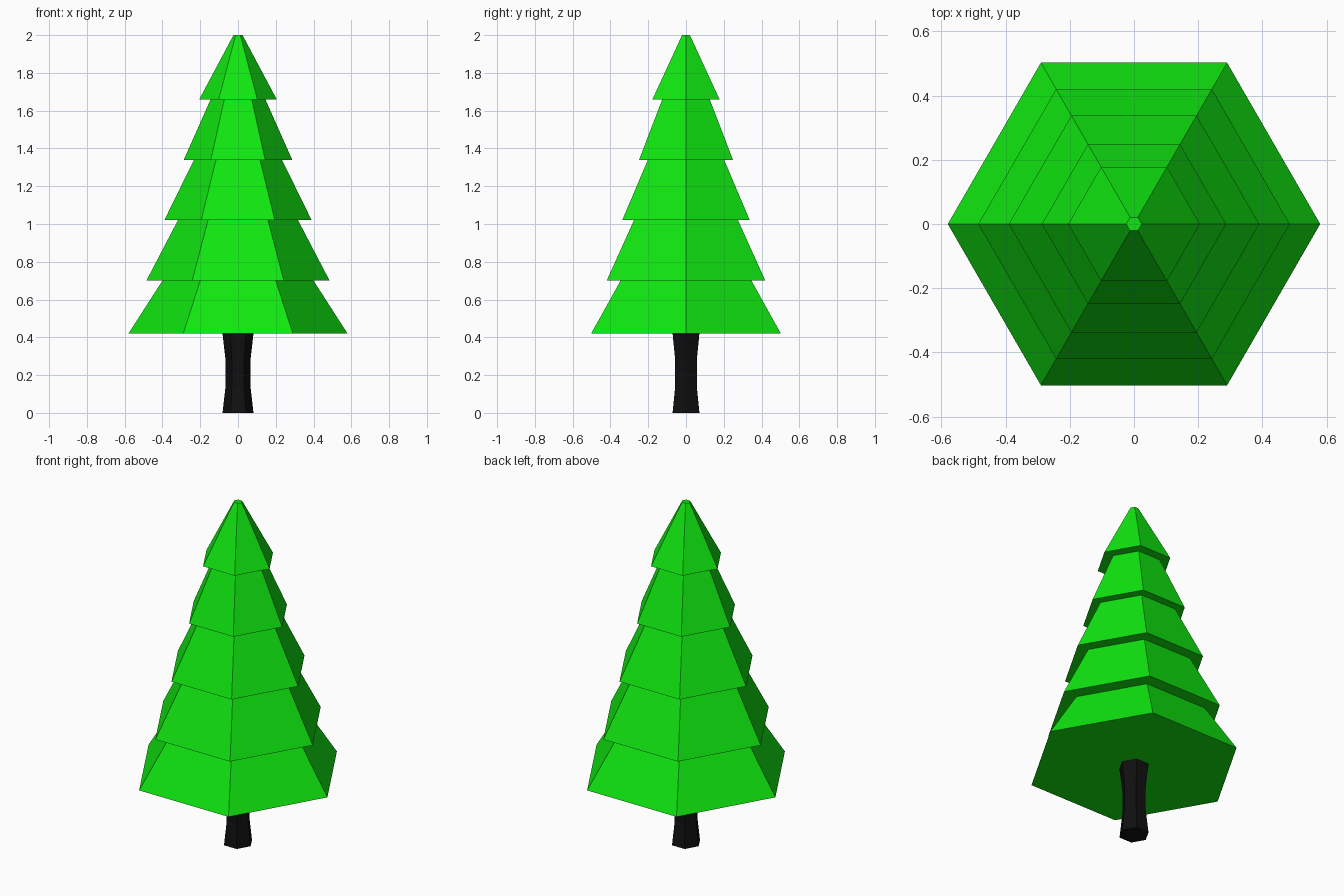
import bpy, bmesh
from math import cos, sin, tau

if "Cube" in bpy.data.objects:
    bpy.data.objects.remove(bpy.data.objects["Cube"])

SIDES = 6


def material(name, rgb):
    m = bpy.data.materials.new(name)
    m.diffuse_color = (*rgb, 1)
    m.use_nodes = True
    m.node_tree.nodes["Principled BSDF"].inputs["Base Color"].default_value = m.diffuse_color
    return m


def hex_lathe(name, profile, mat):
    """Closed six-sided solid from (radius, height) rings, corners on the x axis."""
    bm = bmesh.new()
    rings = [[bm.verts.new((r * cos(tau * i / SIDES), r * sin(tau * i / SIDES), z))
              for i in range(SIDES)] for r, z in profile]
    for low, high in zip(rings, rings[1:]):
        for i in range(SIDES):
            j = (i + 1) % SIDES
            bm.faces.new((low[i], low[j], high[j], high[i]))
    bm.faces.new(rings[0][::-1])
    bm.faces.new(rings[-1])
    mesh = bpy.data.meshes.new(name)
    bm.to_mesh(mesh)
    bm.free()
    obj = bpy.data.objects.new(name, mesh)
    bpy.context.collection.objects.link(obj)
    mesh.materials.append(mat)
    return obj


# Trunk with a slightly pinched middle
hex_lathe("trunk", [(0.082, 0), (0.066, 0.14), (0.066, 0.28), (0.082, 0.42)],
          material("bark", (0.005, 0.005, 0.005)))

# Foliage: stacked tiers as (skirt radius, skirt height, top radius)
tiers = [(0.58, 0.42, 0.40), (0.485, 0.70, 0.318), (0.39, 1.02, 0.233),
         (0.287, 1.34, 0.145), (0.205, 1.66, 0.024)]
profile = []
for i, (skirt, z, top) in enumerate(tiers):
    z_top = tiers[i + 1][1] if i + 1 < len(tiers) else 2.0
    profile += [(skirt, z), (top, z_top)]
hex_lathe("foliage", profile, material("needles", (0.005, 0.8, 0.005)))
